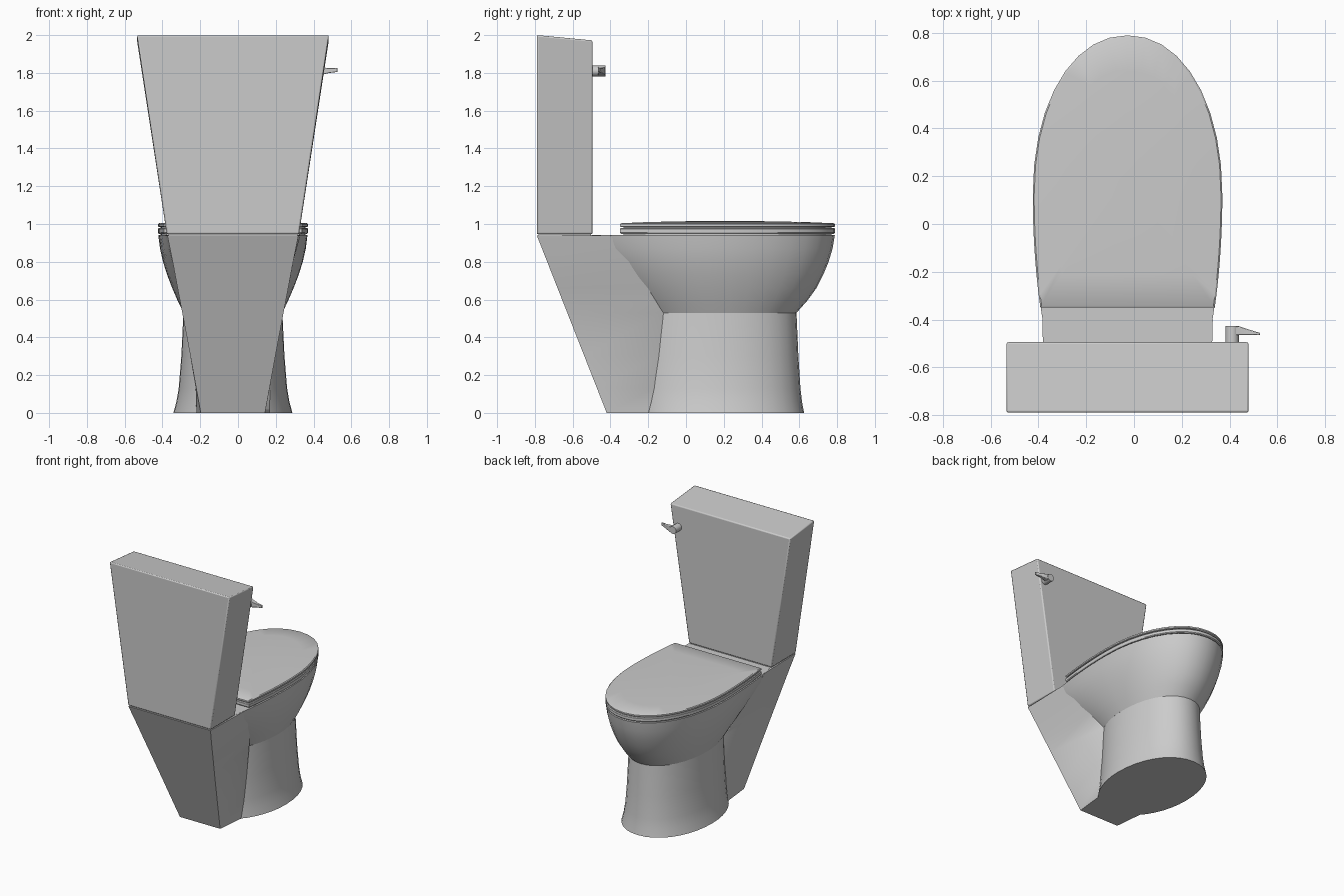
import bpy, bmesh, math
from mathutils import Matrix

if "Cube" in bpy.data.objects:
    bpy.data.objects.remove(bpy.data.objects["Cube"])

CX = -0.027  # centre line of the body; the lever sticks out to one side

porcelain = bpy.data.materials.new("grey_porcelain")
porcelain.diffuse_color = (0.6, 0.6, 0.6, 1)
porcelain.use_nodes = True
porcelain.node_tree.nodes["Principled BSDF"].inputs["Base Color"].default_value = porcelain.diffuse_color


def finish(name, bm, angle=30, bevel=0):
    bmesh.ops.recalc_face_normals(bm, faces=bm.faces)
    me = bpy.data.meshes.new(name)
    bm.to_mesh(me)
    bm.free()
    me.materials.append(porcelain)
    ob = bpy.data.objects.new(name, me)
    bpy.context.collection.objects.link(ob)
    bpy.ops.object.select_all(action='DESELECT')
    ob.select_set(True)
    bpy.context.view_layer.objects.active = ob
    bpy.ops.object.shade_smooth_by_angle(angle=math.radians(angle))
    if bevel:
        mod = ob.modifiers.new("soft_edges", 'BEVEL')
        mod.width = bevel
        mod.segments = 2
        mod.limit_method = 'ANGLE'
    return ob


def loft(name, rings, angle=30, bevel=0):
    """Skin a stack of equal-length rings and cap both ends."""
    bm = bmesh.new()
    rows = [[bm.verts.new(p) for p in ring] for ring in rings]
    n = len(rows[0])
    for lo, hi in zip(rows, rows[1:]):
        for i in range(n):
            j = (i + 1) % n
            bm.faces.new((lo[i], lo[j], hi[j], hi[i]))
    bm.faces.new(rows[0][::-1])
    bm.faces.new(rows[-1])
    return finish(name, bm, angle, bevel)


def egg(z, a, yc, bf, br, ycut=None, p=2.1, n=9):
    """Rounded outline: half width a, front reach bf, rear reach br cut off at ycut."""
    ratio = 0.99 if ycut is None else min(0.99, (yc - ycut) / br)
    end = math.asin(ratio)
    half = [(0, yc + bf)]
    for i in range(1, n):                    # front tip to widest point
        t = math.pi / 2 * (1 - i / n)
        half.append((a * math.cos(t) ** (2 / p), yc + bf * math.sin(t) ** (2 / p)))
    for i in range(n + 1):                   # widest point to the rear cut
        t = end * i / n
        half.append((a * math.cos(t), yc - br * math.sin(t)))
    right = [(CX + x, y, z) for x, y in half]
    left = [(CX - x, y, z) for x, y in half[:0:-1]]
    return right + left


def shrink(ring, s, z, cy=0.2):
    return [(CX + (x - CX) * s, cy + (y - cy) * s, z) for x, y, _ in ring]


# Pedestal: flared oval column
loft("pedestal", [egg(z, a, yc, f - yc, br) for z, a, yc, f, br in (
    (0, .315, .165, .625, .46), (.06, .299, .163, .614, .455), (.13, .287, .16, .606, .45),
    (.30, .273, .155, .595, .44), (.53, .262, .15, .585, .435))])

# Bowl: egg-shaped basin widening upward
loft("bowl", [egg(z, a, yc, f - yc, br, cut) for z, a, yc, f, br, cut in (
    (.53, .262, .15, .585, .435, -.20), (.595, .293, .14, .643, .51, -.25),
    (.66, .321, .13, .69, .60, -.30), (.73, .348, .125, .726, .72, -.36),
    (.80, .370, .12, .755, .85, -.42), (.87, .386, .12, .776, 1.03, -.46),
    (.941, .395, .12, .788, 1.2, -.50))])

# Rear support: leaning wedge that carries the tank
rings = []
for z, wb, ym, wm in ((0, .17, -.20, .193), (.13, .194, -.17, .197), (.30, .225, -.15, .204),
                      (.53, .268, -.13, .213), (.66, .293, -.20, .267),
                      (.80, .319, -.30, .321), (.94, .347, -.40, .357)):
    yb = -.42 - .37 * z / .94
    half = [(wb, yb), (wm, ym), (wm * .6, ym + .12)]
    rings.append([(CX + x, y, z) for x, y in half] + [(CX - x, y, z) for x, y in half[::-1]])
loft("rear_support", rings, 35)

# Seat, hinge gap and domed lid, stacked from the same outline
rim = egg(0, .397, .12, .67, 1.2, -.35)
loft("seat", [shrink(rim, .99, .948), shrink(rim, 1, .954), shrink(rim, 1, .974), shrink(rim, .99, .979)])
loft("seat_gap", [shrink(rim, .965, .938), shrink(rim, .965, .99)])
loft("lid", [shrink(rim, .99, .984), shrink(rim, 1, .988), shrink(rim, 1, .999),
             shrink(rim, .985, 1.004), shrink(rim, .75, 1.010),
             shrink(rim, .45, 1.014), shrink(rim, .15, 1.016)])


# Tank: tapered box with a top sloping towards the bowl
def slab(w, y0, y1, z0, z1):
    return [(CX - w, y0, z0), (CX + w, y0, z0), (CX + w, y1, z1), (CX - w, y1, z1)]


loft("tank", [slab(.35, -.79, -.495, .946, .946), slab(.508, -.79, -.495, 2.0, 1.972)], 40, .008)
loft("tank_seam", [slab(.342, -.782, -.503, .93, .93), slab(.342, -.782, -.503, .96, .96)])

# Flush lever: round stem with a tapered paddle
bm = bmesh.new()
bmesh.ops.create_cone(bm, cap_ends=True, segments=20, radius1=.028, radius2=.028, depth=.075,
                      matrix=Matrix.Translation((.411, -.465, 1.81)) @ Matrix.Rotation(math.pi / 2, 4, 'X'))
finish("lever_stem", bm)


def section(x, y0, y1, z0, z1):
    return [(x, y0, z0), (x, y1, z0), (x, y1, z1), (x, y0, z1)]


loft("lever_paddle", [section(.411, -.466, -.428, 1.785, 1.835), section(.445, -.464, -.43, 1.79, 1.829),
                      section(.485, -.464, -.443, 1.80, 1.825), section(.527, -.466, -.456, 1.805, 1.827)],
     30, .003)
